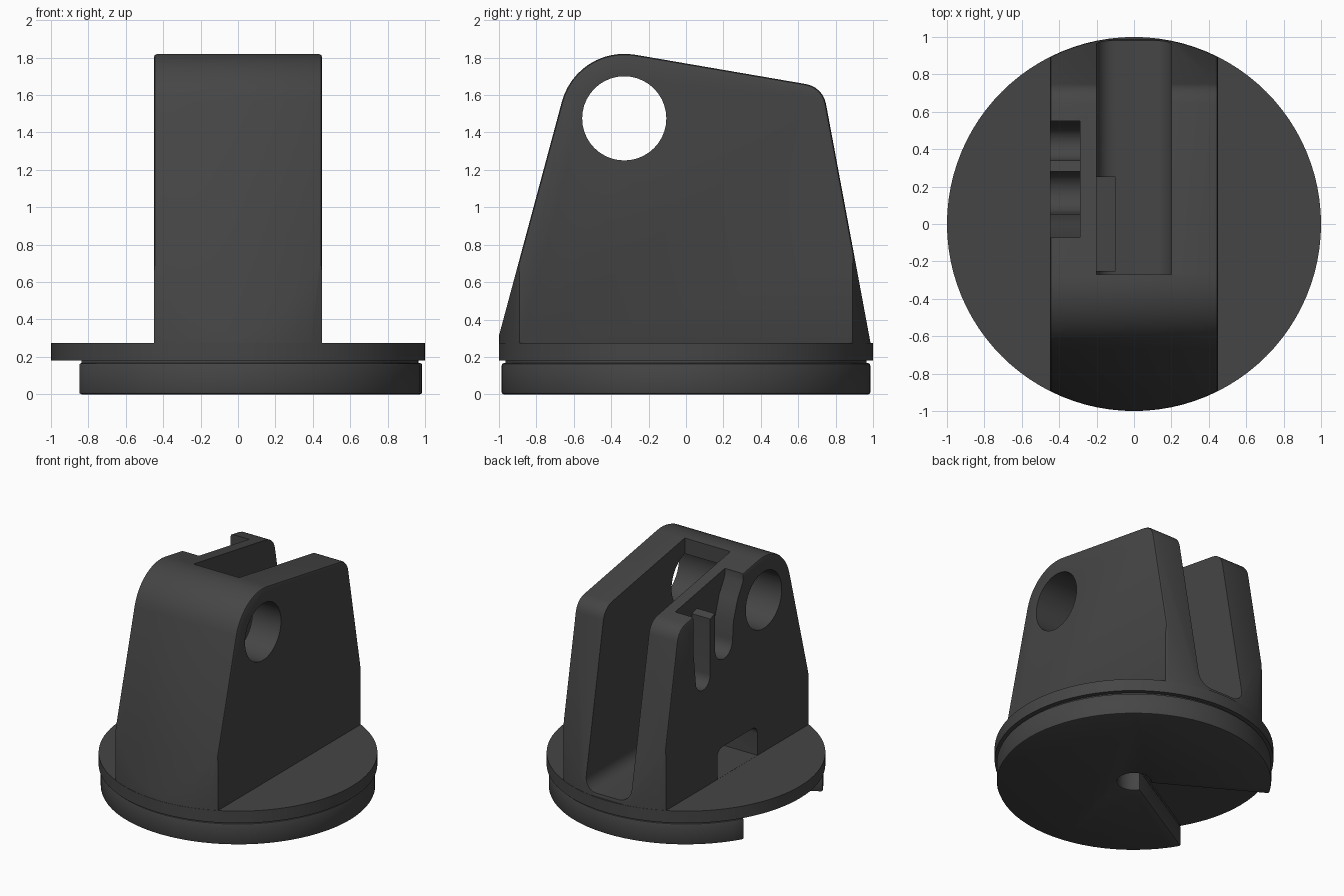
import bpy, bmesh
from math import cos, sin, radians

if "Cube" in bpy.data.objects:
    bpy.data.objects.remove(bpy.data.objects["Cube"])

dark = bpy.data.materials.new("dark_grey")
dark.diffuse_color = (0.06, 0.06, 0.06, 1)
dark.use_nodes = True
dark.node_tree.nodes["Principled BSDF"].inputs["Base Color"].default_value = dark.diffuse_color


def arc(cx, cy, r, a0, a1, n=12):
    """Points along a circular arc, angles in degrees."""
    angles = [radians(a0 + (a1 - a0) * i / n) for i in range(n + 1)]
    return [(cx + r * cos(a), cy + r * sin(a)) for a in angles]


def prism(name, pts, axis, lo, hi):
    """Extrude a 2D outline along an axis (x: pts are y,z; y: x,z; z: x,y)."""
    place = {"x": lambda p: (lo, p[0], p[1]),
             "y": lambda p: (p[0], lo, p[1]),
             "z": lambda p: (p[0], p[1], lo)}[axis]
    bm = bmesh.new()
    face = bm.faces.new([bm.verts.new(place(p)) for p in pts])
    ext = bmesh.ops.extrude_face_region(bm, geom=[face])
    move = [(hi - lo) if a == axis else 0 for a in "xyz"]
    verts = [g for g in ext["geom"] if isinstance(g, bmesh.types.BMVert)]
    bmesh.ops.translate(bm, verts=verts, vec=move)
    bmesh.ops.recalc_face_normals(bm, faces=bm.faces)
    mesh = bpy.data.meshes.new(name)
    bm.to_mesh(mesh)
    bm.free()
    ob = bpy.data.objects.new(name, mesh)
    bpy.context.collection.objects.link(ob)
    mesh.materials.append(dark)
    return ob


def activate(ob):
    bpy.ops.object.select_all(action="DESELECT")
    bpy.context.view_layer.objects.active = ob
    ob.select_set(True)


def bevel(ob, width, segments=2):
    activate(ob)
    m = ob.modifiers.new("edge_bevel", "BEVEL")
    m.width, m.segments, m.limit_method = width, segments, "ANGLE"
    m.angle_limit = radians(50)
    bpy.ops.object.modifier_apply(modifier=m.name)


def boolean(ob, cutter, operation="DIFFERENCE"):
    activate(ob)
    m = ob.modifiers.new("cut", "BOOLEAN")
    m.operation, m.object, m.solver = operation, cutter, "EXACT"
    bpy.ops.object.modifier_apply(modifier=m.name)
    bpy.data.objects.remove(cutter)


def circle(cx, cy, r, n=64):
    return arc(cx, cy, r, 0, 360, n)[:-1]


def smooth(ob):
    activate(ob)
    bpy.ops.object.shade_smooth_by_angle(angle=radians(30))


# Lower disc: 300 degree sector with a centre bore, and a thinner neck above it
def sector(r):
    return arc(0, 0, r, -150, 150, 64) + arc(0, 0, 0.12, 150, -150, 24)


lower_disc = prism("lower_disc", sector(0.985), "z", 0, 0.167)
bevel(lower_disc, 0.012)
neck = prism("neck", sector(0.965), "z", 0.16, 0.19)

# Flange
flange = prism("flange", circle(0, 0, 1.0, 96), "z", 0.18, 0.275)

# Upright block: side profile trimmed to the round base
profile = ([(-1.03, 0.2)] + arc(-0.33, 1.475, 0.345, 165, 80)
           + arc(0.62, 1.53, 0.13, 80, 10, 6) + [(1.0, 0.2)])
block = prism("upright_block", profile, "x", -0.45, 0.45)
bevel(block, 0.018)
boolean(block, prism("trim", circle(0, 0, 0.998, 96), "z", 0.1, 2.0), "INTERSECT")

# Central slot, open at the top and the back
boolean(block, prism("slot_cut", [(-0.2, 2.0)] + arc(-0.1, 0.4, 0.1, 180, 270, 6)
                     + arc(0.1, 0.4, 0.1, 270, 360, 6) + [(0.2, 2.0)],
                     "y", -0.27, 1.2))

# Cross pin hole
boolean(block, prism("pin_cut", circle(-0.33, 1.475, 0.225, 40), "x", -0.7, 0.7))

# Two-lobed pocket in the left wall with a short post between the lobes
pocket = ([(-0.08, 1.9), (-0.07, 1.72), (0.0, 1.6), (0.05, 1.45)]
          + arc(0.17, 1.31, 0.11, 180, 360, 10) + [(0.28, 1.6), (0.34, 1.58)]
          + arc(0.43, 1.14, 0.09, 180, 360, 10) + [(0.55, 1.4), (0.55, 1.9)])
boolean(block, prism("pocket_cut", pocket, "x", -0.6, -0.29))

# Window low in the left wall, opening into the slot
window = ([(-0.25, 0.276), (0.25, 0.276)] + arc(0.19, 0.45, 0.06, 0, 90, 5)
          + arc(-0.19, 0.45, 0.06, 90, 180, 5))
boolean(block, prism("window_cut", window, "x", -0.6, -0.1))

for part in (lower_disc, neck, flange, block):
    smooth(part)
